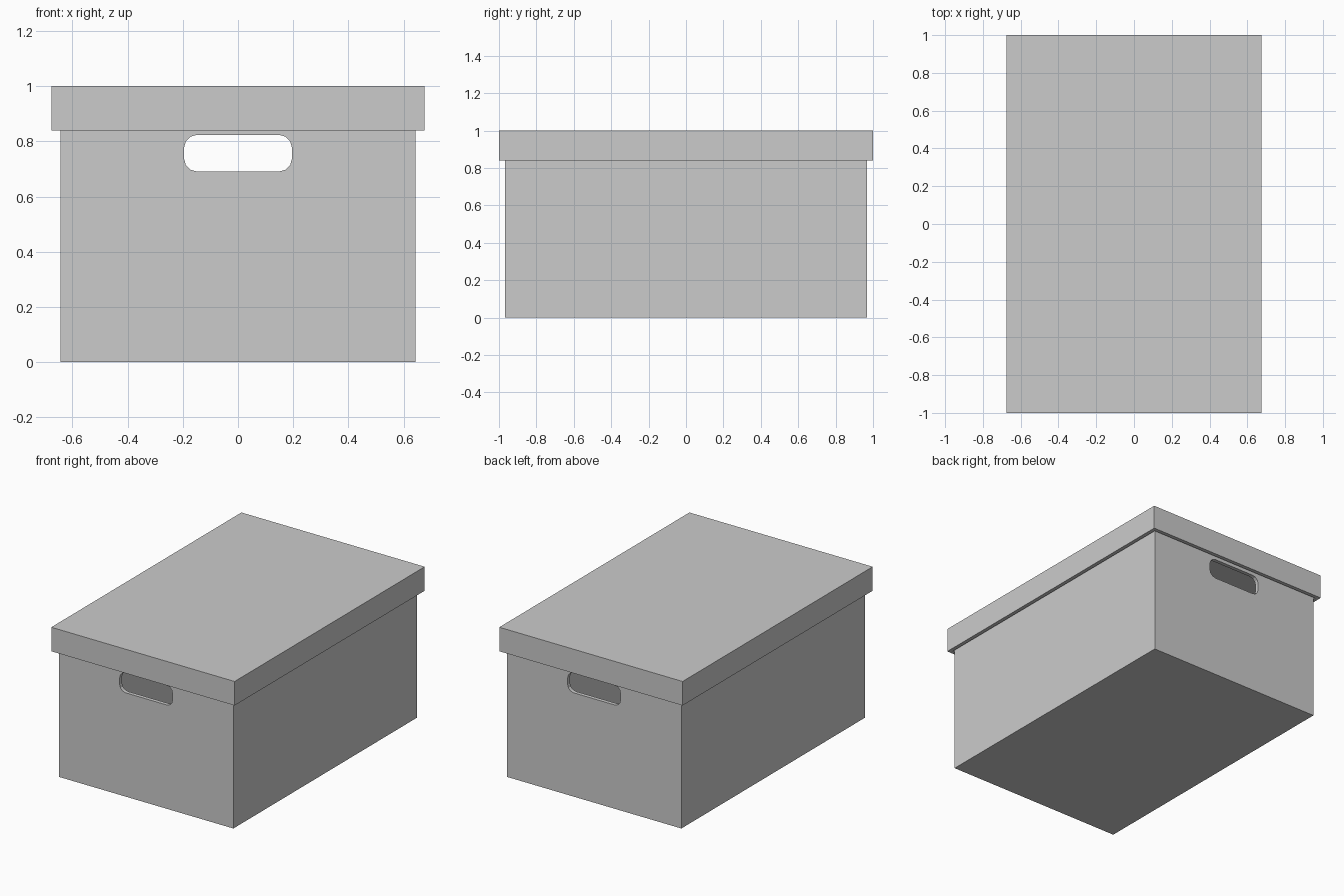
import bpy
import bmesh
from mathutils import Matrix, Vector

if "Cube" in bpy.data.objects:
    bpy.data.objects.remove(bpy.data.objects["Cube"])


def block(name, size, center, bevel=0.0):
    """Box mesh object; bevel rounds the edges running along y."""
    bm = bmesh.new()
    bmesh.ops.create_cube(bm, size=1, matrix=Matrix.Translation(center) @ Matrix.Diagonal((*size, 1)))
    if bevel:
        edges = [e for e in bm.edges if abs(e.verts[0].co.y - e.verts[1].co.y) > 0.01]
        bmesh.ops.bevel(bm, geom=edges, offset=bevel, segments=3, profile=0.5, affect='EDGES')
    mesh = bpy.data.meshes.new(name)
    bm.to_mesh(mesh)
    bm.free()
    obj = bpy.data.objects.new(name, mesh)
    bpy.context.collection.objects.link(obj)
    return obj


def tray(name, width, depth, z0, z1, wall, open_dir):
    """Thin-walled box missing its top (open_dir 1) or bottom (-1)."""
    obj = block(name, (width, depth, z1 - z0), Vector((0, 0, (z0 + z1) / 2)))
    bm = bmesh.new()
    bm.from_mesh(obj.data)
    bm.normal_update()
    opening = [f for f in bm.faces if f.normal.z * open_dir > 0.5]
    bmesh.ops.delete(bm, geom=opening, context='FACES_ONLY')
    bm.to_mesh(obj.data)
    bm.free()
    shell = obj.modifiers.new("wall", 'SOLIDIFY')
    shell.thickness = wall
    shell.offset = -1
    shell.use_even_offset = True
    return obj


# Open box and the lid that slips over it
box = tray("box_body", 1.286, 1.934, 0.0, 0.97, 0.025, 1)
lid = tray("box_lid", 1.35, 2.0, 0.84, 1.0, 0.025, -1)

# Rounded hand holes through the front and back walls
cutter = block("hand_hole_cutter", (0.39, 2.4, 0.132), Vector((0, 0, 0.757)), bevel=0.045)
cutter.hide_render = True
cutter.hide_viewport = False
cutter.display_type = 'WIRE'
cut = box.modifiers.new("hand_holes", 'BOOLEAN')
cut.operation = 'DIFFERENCE'
cut.solver = 'EXACT'
cut.object = cutter
